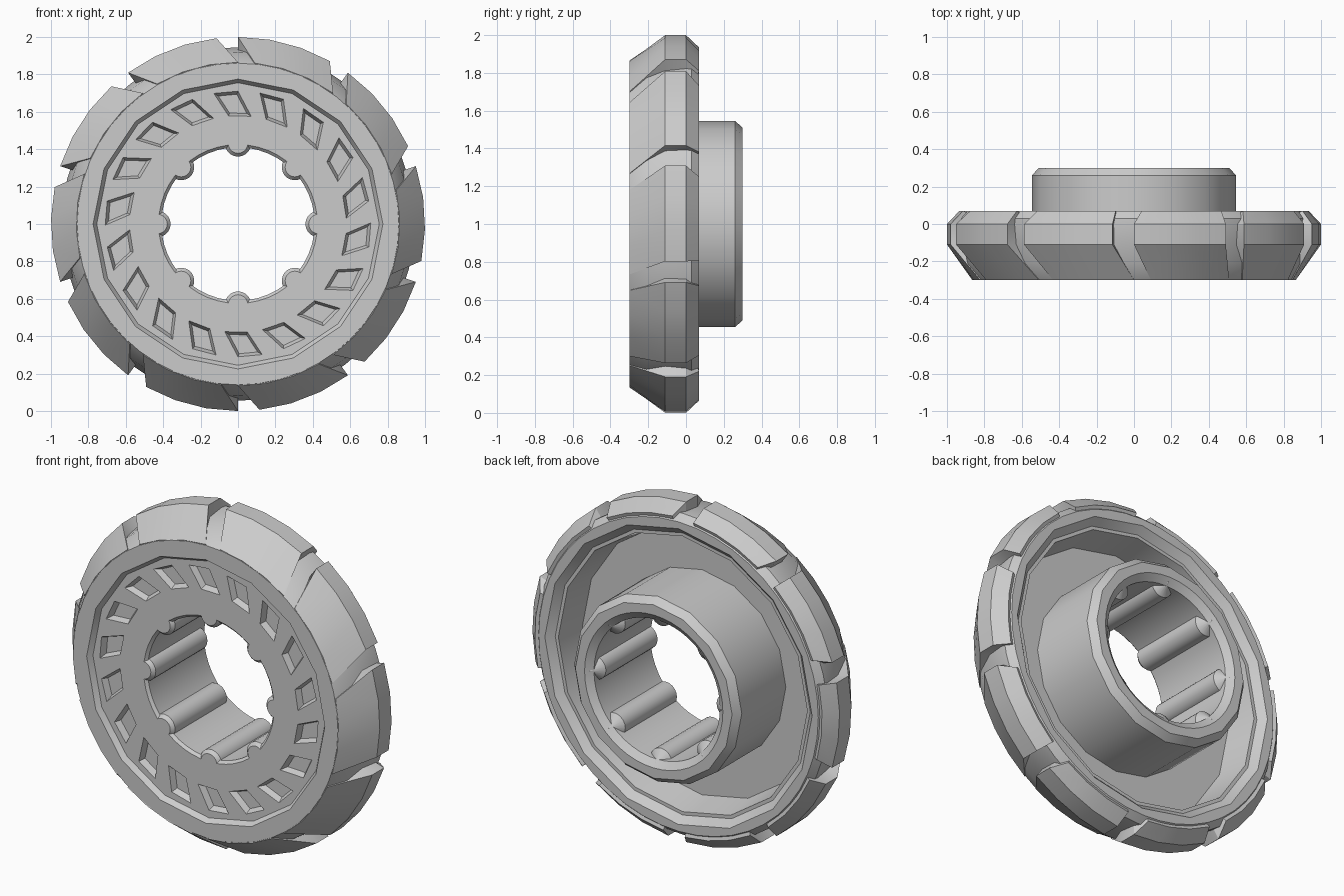
import bpy, bmesh
from math import sin, cos, radians, tau

if "Cube" in bpy.data.objects:
    bpy.data.objects.remove(bpy.data.objects["Cube"])

COARSE, FINE = 16, 48
TEETH, POCKETS, RODS = 10, 18, 8
PLATE_Y = -0.27


def polar(r, y, a):
    """Point on the wheel, angle measured clockwise from the top."""
    return (r * sin(a), y, 1 + r * cos(a))


def finish(bm, name):
    bmesh.ops.recalc_face_normals(bm, faces=bm.faces)
    mesh = bpy.data.meshes.new(name)
    bm.to_mesh(mesh)
    bm.free()
    obj = bpy.data.objects.new(name, mesh)
    bpy.context.collection.objects.link(obj)
    return obj


def smooth(obj):
    bpy.ops.object.select_all(action='DESELECT')
    obj.select_set(True)
    bpy.context.view_layer.objects.active = obj
    bpy.ops.object.shade_smooth_by_angle(angle=radians(30))


def bridge(bm, a, b):
    """Join two closed rings whose counts are equal or whole multiples."""
    steps = min(len(a), len(b))
    p, q = len(a) // steps, len(b) // steps
    for k in range(steps):
        side_a = [a[(k * p + i) % len(a)] for i in range(p + 1)]
        side_b = [b[(k * q + i) % len(b)] for i in range(q + 1)]
        bm.faces.new(side_a + side_b[::-1])


def loft(bm, loops):
    """Closed solid through loops with equal point counts."""
    rings = [[bm.verts.new(p) for p in loop] for loop in loops]
    for a, b in zip(rings, rings[1:]):
        bridge(bm, a, b)
    bm.faces.new(rings[0])
    bm.faces.new(rings[-1])


# Wheel body: one closed section (radius, depth, sides) turned about the axle
section = [
    (0.425, PLATE_Y, FINE), (0.755, PLATE_Y, COARSE),
    (0.775, -0.3, COARSE), (0.86, -0.3, FINE),
    (0.92, -0.21, FINE), (0.945, 0, FINE), (0.945, 0.03, FINE),
    (0.91, 0.07, FINE), (0.87, 0.07, COARSE),
    (0.83, 0.03, COARSE), (0.81, 0.03, COARSE), (0.78, -0.15, COARSE),
    (0.545, -0.15, COARSE), (0.545, 0.26, COARSE),
    (0.51, 0.3, COARSE), (0.45, 0.3, FINE),
    (0.41, 0.27, FINE), (0.41, PLATE_Y + 0.015, FINE),
]
bm = bmesh.new()
rings = [[bm.verts.new(polar(r, y, tau * i / n)) for i in range(n)]
         for r, y, n in section]
for a, b in zip(rings, rings[1:] + rings[:1]):
    bridge(bm, a, b)
body = finish(bm, "wheel_body")

# Slanted pockets with sloping walls, cut into the front plate
corners = [(0.71, -10.5), (0.71, 0), (0.58, 7), (0.58, -5)]
bm = bmesh.new()
for k in range(POCKETS):
    pts = [polar(r, 0, radians(d + k * 360 / POCKETS)) for r, d in corners]
    mid = [sum(p[i] for p in pts) / 4 for i in range(3)]
    loops = []
    for scale, y in ((1.2, PLATE_Y - 0.03), (1.0, PLATE_Y), (0.76, PLATE_Y + 0.035)):
        loops.append([(mid[0] + (p[0] - mid[0]) * scale, y,
                       mid[2] + (p[2] - mid[2]) * scale) for p in pts])
    loft(bm, loops)
cutter = finish(bm, "pocket_cutter")
cutter.hide_render = True
cut = body.modifiers.new("pockets", 'BOOLEAN')
cut.operation = 'DIFFERENCE'
cut.solver = 'EXACT'
cut.object = cutter
bpy.context.view_layer.objects.active = body
bpy.ops.object.modifier_apply(modifier=cut.name)
bpy.data.objects.remove(cutter)
smooth(body)

# Tread blocks: (outer radius, inner radius, outer y, inner y, start, end)
stations = [
    (0.865, 0.83, -0.3, -0.28, 6, 36),
    (1.0, 0.88, -0.11, -0.11, 0, 29.4),
    (1.0, 0.88, 0, 0, 0, 29.4),
    (0.935, 0.88, 0.07, 0.05, 2.5, 30),
]
SPLITS = 3
bm = bmesh.new()
for k in range(TEETH):
    grid = []
    for s in range(SPLITS + 1):
        outer, inner = [], []
        for ro, ri, yo, yi, start, end in stations:
            a = radians(start + (end - start) * s / SPLITS + k * 360 / TEETH)
            outer.append(bm.verts.new(polar(ro, yo, a)))
            inner.append(bm.verts.new(polar(ri, yi, a)))
        grid.append((outer, inner))
    for (o1, i1), (o2, i2) in zip(grid, grid[1:]):
        bridge(bm, o1 + i1[::-1], o2 + i2[::-1])
    for o, i in (grid[0], grid[-1]):
        for j in range(len(o) - 1):
            bm.faces.new((o[j], o[j + 1], i[j + 1], i[j]))
smooth(finish(bm, "tread_blocks"))

# Rounded splines along the bore, bevelled in front and pointed behind
bm = bmesh.new()
for k in range(RODS):
    cx, _, cz = polar(0.43, 0, tau * k / RODS)
    loops = [[(cx + r * sin(tau * i / 20), y, cz + r * cos(tau * i / 20))
              for i in range(20)]
             for r, y in ((0.052, PLATE_Y), (0.07, PLATE_Y + 0.02),
                          (0.07, 0.23), (0.002, 0.285))]
    loft(bm, loops)
smooth(finish(bm, "bore_splines"))
